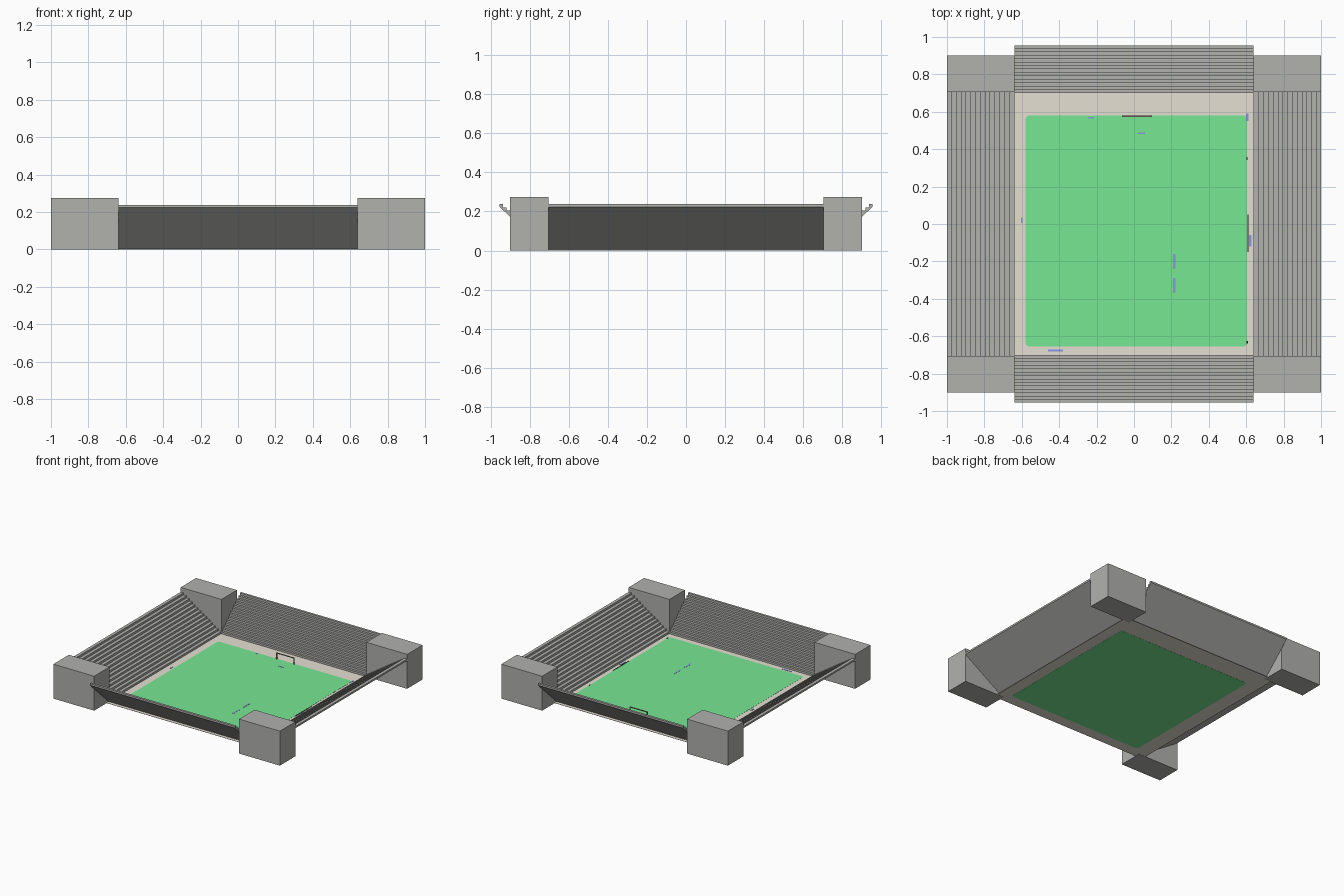
import bpy, bmesh, math
from mathutils import Matrix

if "Cube" in bpy.data.objects:
    bpy.data.objects.remove(bpy.data.objects["Cube"])


def srgb(r, g, b):
    f = lambda c: (c / 255 / 12.92) if c < 10 else ((c / 255 + 0.055) / 1.055) ** 2.4
    return (f(r), f(g), f(b), 1)


def material(name, rgb):
    m = bpy.data.materials.new(name)
    m.diffuse_color = srgb(*rgb)
    m.use_nodes = True
    m.node_tree.nodes["Principled BSDF"].inputs["Base Color"].default_value = m.diffuse_color
    return m


GREY = material("concrete grey", (177, 177, 174))
SAND = material("sand beige", (230, 224, 211))
GREEN = material("grass green", (119, 231, 147))
BROWN = material("goal brown", (145, 134, 120))
BLUE = material("marking blue", (140, 150, 225))
BLACK = material("marking black", (20, 25, 22))


def finish(name, bm, mat):
    bmesh.ops.recalc_face_normals(bm, faces=bm.faces)
    me = bpy.data.meshes.new(name)
    bm.to_mesh(me)
    bm.free()
    me.materials.append(mat)
    ob = bpy.data.objects.new(name, me)
    bpy.context.collection.objects.link(ob)
    return ob


def box(name, x, y, z, mat, round_corners=0):
    bm = bmesh.new()
    bmesh.ops.create_cube(bm, size=1)
    for v in bm.verts:
        v.co = [lo if c < 0 else hi for c, (lo, hi) in zip(v.co, (x, y, z))]
    if round_corners:
        edges = [e for e in bm.edges if abs(e.verts[0].co.z - e.verts[1].co.z) > 1e-6]
        bmesh.ops.bevel(bm, geom=edges, offset=round_corners, segments=3,
                        profile=0.5, affect='EDGES')
    return finish(name, bm, mat)


def stand(name, start, depth, half_len, angle, steps=14, base=0.002, top=0.238):
    """Stepped thin seating slope leaning outward along +x, then turned about z."""
    run, rise = depth / steps, (top - base) / steps
    prof = [(0, base)]
    for i in range(steps):
        z = base + (i + 1) * rise
        prof += [(i * run, z), ((i + 1) * run, z)]
    prof += [(depth, top - 0.014), (0.016, base)]
    bm = bmesh.new()
    face = bm.faces.new([bm.verts.new((start + d, -half_len, z)) for d, z in prof])
    ext = bmesh.ops.extrude_face_region(bm, geom=[face])
    bmesh.ops.translate(bm, vec=(0, 2 * half_len, 0),
                        verts=[g for g in ext["geom"] if isinstance(g, bmesh.types.BMVert)])
    bm.transform(Matrix.Rotation(angle, 4, 'Z'))
    return finish(name, bm, GREY)


# Ground slab and pitch
box("ground", (-0.70, 0.70), (-0.745, 0.745), (0.001, 0.003), SAND)
box("pitch", (-0.58, 0.605), (-0.655, 0.58), (0, 0.004), GREEN, 0.02)

# Corner blocks
for sx, nx in ((-1, "left"), (1, "right")):
    for sy, ny in ((-1, "front"), (1, "back")):
        box(f"corner_block_{ny}_{nx}", sorted((sx * 0.64, sx)),
            sorted((sy * 0.705, sy * 0.9)), (0, 0.275), GREY)

# Seating stands
stand("stand_right", 0.64, 0.36, 0.705, 0)
stand("stand_left", 0.64, 0.36, 0.705, math.pi)
stand("stand_back", 0.70, 0.255, 0.64, math.pi / 2)
stand("stand_front", 0.70, 0.255, 0.64, -math.pi / 2)

# Goal frame at the back of the pitch
for n, x in (("left", -0.06), ("right", 0.092)):
    box(f"goal_post_{n}", (x - 0.003, x + 0.003), (0.571, 0.579), (0.003, 0.05), BROWN)
box("goal_crossbar", (-0.063, 0.095), (0.571, 0.579), (0.05, 0.055), BROWN)

# Small worn marks on the pitch and its surround: x, y, width, length
BLUE_MARKS = [(0.215, -0.2, 0.012, 0.08), (0.215, -0.33, 0.012, 0.08), (0.04, 0.485, 0.04, 0.01),
              (-0.42, -0.676, 0.08, 0.01), (-0.23, 0.568, 0.03, 0.01),
              (0.605, 0.57, 0.012, 0.04), (0.622, -0.09, 0.012, 0.06), (-0.6, 0.02, 0.01, 0.03)]
BLACK_MARKS = [(0.61, -0.05, 0.005, 0.2), (0.605, -0.632, 0.008, 0.012), (0.605, 0.35, 0.005, 0.014)]
for label, marks, mat in (("blue", BLUE_MARKS, BLUE), ("black", BLACK_MARKS, BLACK)):
    for i, (x, y, w, l) in enumerate(marks):
        box(f"{label}_mark_{i + 1}", (x - w / 2, x + w / 2), (y - l / 2, y + l / 2),
            (0.002, 0.005), mat)
